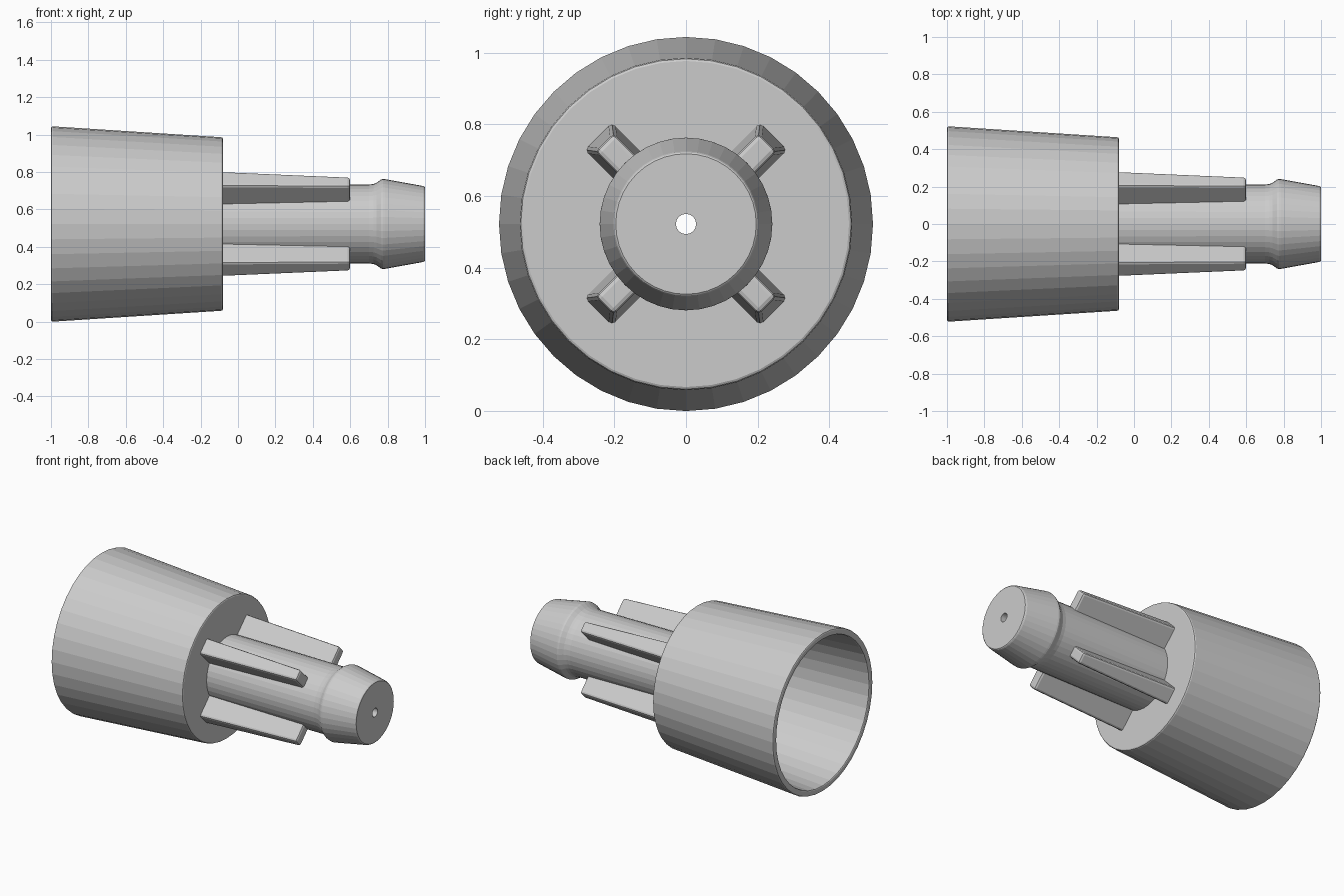
import bpy, bmesh, math
from mathutils import Vector, Matrix

if "Cube" in bpy.data.objects:
    bpy.data.objects.remove(bpy.data.objects["Cube"])

AXIS_Z = 0.522   # height of the turning axis, which runs along x
SIDES = 40

grey = bpy.data.materials.new("plain_grey")
grey.diffuse_color = (0.6, 0.6, 0.6, 1)
grey.use_nodes = True
grey.node_tree.nodes["Principled BSDF"].inputs["Base Color"].default_value = grey.diffuse_color


def finish(bm, name):
    bmesh.ops.recalc_face_normals(bm, faces=bm.faces)
    mesh = bpy.data.meshes.new(name)
    bm.to_mesh(mesh)
    bm.free()
    mesh.materials.append(grey)
    obj = bpy.data.objects.new(name, mesh)
    obj.location.z = AXIS_Z
    bpy.context.collection.objects.link(obj)
    return obj


def lathe(name, profile, closed):
    """Turn a profile of (x, radius) points around the x axis."""
    bm = bmesh.new()
    rings = []
    for x, r in profile:
        rings.append([bm.verts.new((x, r * math.sin(a), r * math.cos(a)))
                      for a in (2 * math.pi * i / SIDES for i in range(SIDES))])
    pairs = list(zip(rings, rings[1:]))
    if closed:
        pairs.append((rings[-1], rings[0]))
    for a, b in pairs:
        for i in range(SIDES):
            j = (i + 1) % SIDES
            bm.faces.new((a[i], a[j], b[j], b[i]))
    return finish(bm, name)


# Hollow tapered cup, open at -x, with a small bore through its floor
lathe("cup", [
    (-0.08, 0.028), (-0.08, 0.455), (-0.083, 0.461), (-0.09, 0.464),
    (-0.99, 0.522), (-0.997, 0.519), (-1.0, 0.513),
    (-1.0, 0.489), (-0.997, 0.484), (-0.99, 0.481),
    (-0.14, 0.427), (-0.14, 0.028)], True)

# Stem with a barbed head and the bore continuing through it
lathe("stem", [
    (-0.08, 0.028), (1.0, 0.028), (1.0, 0.196), (0.997, 0.2), (0.99, 0.203),
    (0.785, 0.24), (0.775, 0.241), (0.765, 0.238), (0.74, 0.22),
    (0.725, 0.214), (0.70, 0.211), (-0.08, 0.213)], False)

# Four tapered, round-edged fins on the diagonals
for k in range(4):
    bm = bmesh.new()
    bmesh.ops.create_cube(bm, size=2)
    for v in bm.verts:
        tip = v.co.x > 0
        half = 0.036 if tip else 0.055
        outer = 0.322 if tip else 0.347
        v.co = Vector((0.6 if tip else -0.12, half * v.co.y,
                       outer if v.co.z > 0 else 0.12))
    bmesh.ops.bevel(bm, geom=bm.edges[:], offset=0.014, segments=2,
                    profile=0.5, affect='EDGES')
    turn = Matrix.Rotation(math.radians(45 + 90 * k), 4, 'X')
    bmesh.ops.transform(bm, matrix=turn, verts=bm.verts)
    finish(bm, f"fin_{k + 1}")
